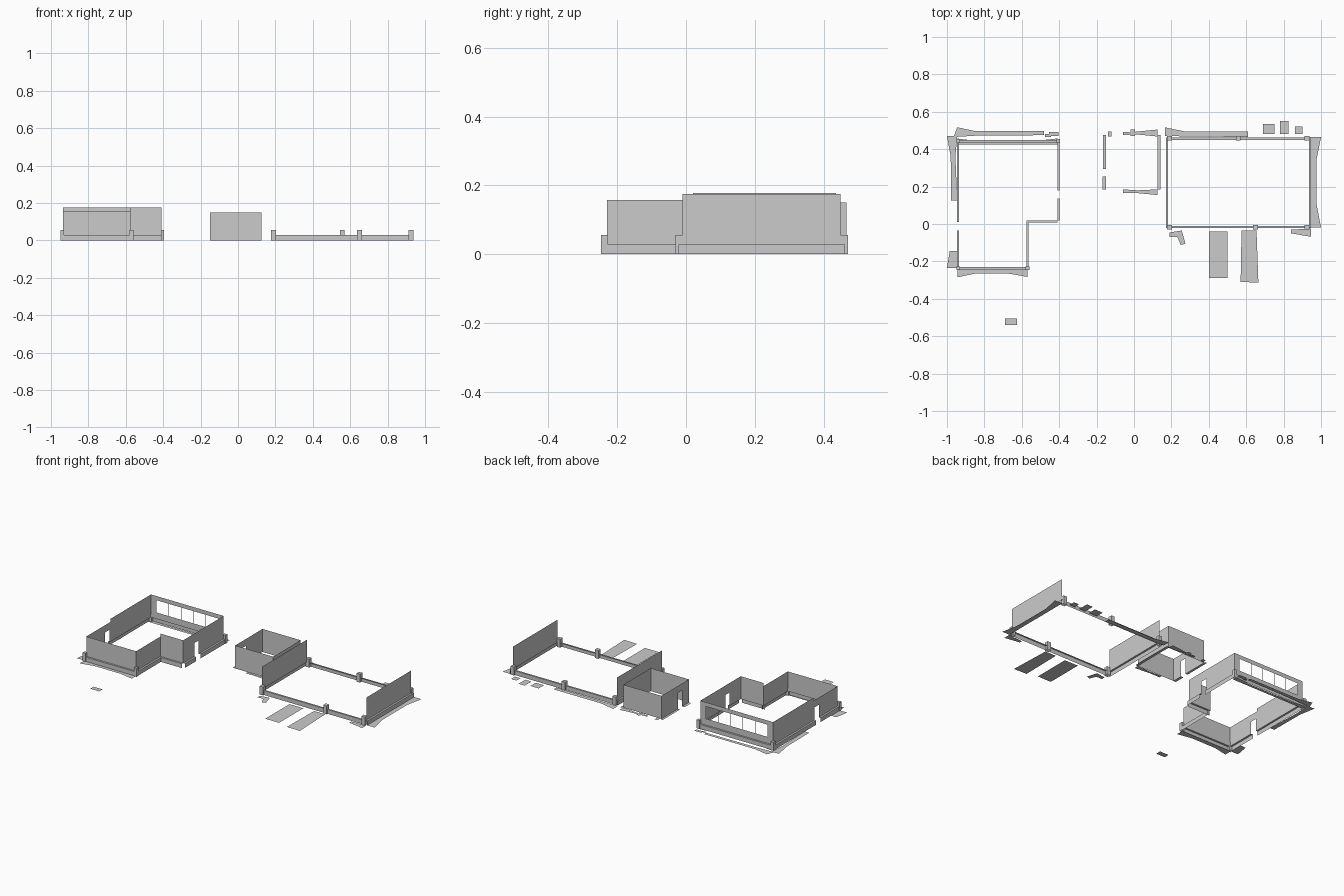
import bpy
from mathutils import Vector

if "Cube" in bpy.data.objects:
    bpy.data.objects.remove(bpy.data.objects["Cube"])


def make(name, verts, faces):
    me = bpy.data.meshes.new(name)
    me.from_pydata(verts, [], faces)
    me.update()
    ob = bpy.data.objects.new(name, me)
    bpy.context.collection.objects.link(ob)
    return ob


def sheets(name, quads):
    verts = [v for q in quads for v in q]
    faces, n = [], 0
    for q in quads:
        faces.append(list(range(n, n + len(q))))
        n += len(q)
    return make(name, verts, faces)


def wall(name, a, b, z0, z1, hole=None):
    """Thin upright sheet from a to b; hole = (start, end, bottom, top) along it."""
    a, b = Vector(a), Vector(b)
    d = (b - a).normalized()
    length = (b - a).length

    def quad(s, e, lo, hi):
        p, q = a + d * s, a + d * e
        return [(p.x, p.y, lo), (q.x, q.y, lo), (q.x, q.y, hi), (p.x, p.y, hi)]

    if not hole:
        quads = [quad(0, length, z0, z1)]
    else:
        s, e, lo, hi = hole
        quads = [quad(0, s, z0, z1), quad(e, length, z0, z1), quad(s, e, hi, z1)]
        if lo > z0:
            quads.append(quad(s, e, z0, lo))
    return sheets(name, quads)


def kerb(name, a, b, side, w=0.012, h=0.028):
    """Plinth along a wall: a ledge and an outer face, offset toward side."""
    o = Vector(side) * w
    a, b = Vector(a), Vector(b)
    p, q = a + o, b + o
    sheets(name, [
        [(a.x, a.y, h), (b.x, b.y, h), (q.x, q.y, h), (p.x, p.y, h)],
        [(p.x, p.y, 0), (q.x, q.y, 0), (q.x, q.y, h), (p.x, p.y, h)]])


def post(name, x, y, s=0.02, z0=0.0, z1=0.055):
    r = s / 2
    c = [(x - r, y - r), (x + r, y - r), (x + r, y + r), (x - r, y + r)]
    make(name, [(*p, z) for z in (z0, z1) for p in c],
         [(0, 1, 5, 4), (1, 2, 6, 5), (2, 3, 7, 6), (3, 0, 4, 7), (4, 5, 6, 7)])


def ground(name, *pts):
    make(name, [(x, y, 0) for x, y in pts], [list(range(len(pts)))])


def slab(name, x0, x1, y0, y1):
    ground(name, (x0, y0), (x1, y0), (x1, y1), (x0, y1))


K, HI, LO = 0.028, 0.177, 0.157

# L-shaped house: walls
L, R, N, B, F, M = -0.935, -0.41, -0.575, 0.437, -0.23, 0.02
wall("house_back_wall", (L, B), (R, B), K, HI, (0.04, 0.485, 0.07, 0.15))
wall("house_left_wall_tall", (L, M), (L, B), K, HI)
wall("house_left_wall_low", (L, F), (L, M), K, LO, (0.195, 0.24, K, 0.11))
wall("house_front_wall", (L, F), (N, F), K, LO)
wall("house_notch_side_wall", (N, F), (N, M), K, LO)
wall("house_notch_front_wall", (N, M), (R, M), K, HI)
wall("house_right_wall", (R, M), (R, B), K, HI, (0.115, 0.16, K, 0.115))
# Window bars
for i in range(1, 5):
    x = L + 0.04 + 0.445 * i / 5
    wall(f"window_bar_{i}", (x - 0.002, B), (x + 0.002, B), 0.07, 0.15)
# House plinth, interrupted at the doors
kerb("house_kerb_left_back", (L, 0.01), (L, B), (-1, 0))
kerb("house_kerb_left_front", (L, F), (L, -0.035), (-1, 0))
kerb("house_kerb_front", (L, F), (N, F), (0, -1))
kerb("house_kerb_notch_side", (N, F), (N, M), (1, 0))
kerb("house_kerb_notch_front", (N, M), (R, M), (0, -1))
kerb("house_kerb_right_front", (R, M), (R, 0.135), (1, 0))
kerb("house_kerb_right_back", (R, 0.18), (R, B), (1, 0))
kerb("house_kerb_back", (L, B), (R, B), (0, 1))
for i, (x, y) in enumerate([(L, F), (L, B), (R, B), (N, F)]):
    post(f"house_corner_post_{i}", x - 0.005 * (1 if x == L else -1),
         y + 0.007 * (1 if y == B else -1))

# Small middle room
x0, x1, y0, y1 = -0.15, 0.125, 0.185, 0.467
wall("room_front_wall", (x0, y0), (x1, y0), 0, 0.15)
wall("room_back_wall", (x0, y1), (x1, y1), 0, 0.15)
wall("room_right_wall", (x1, y0), (x1, y1), 0, 0.15)
wall("room_left_wall", (x0, y0), (x0, y1), 0, 0.15, (0.07, 0.11, 0, 0.105))

# Large open hall: two end walls on a plinth
x0, x1, y0, y1 = 0.182, 0.935, -0.01, 0.45
for n, x in (("left", x0), ("right", x1)):
    wall(f"hall_{n}_wall", (x, y0), (x, y1), K, 0.175)
    kerb(f"hall_kerb_{n}", (x, y0 - .012), (x, y1 + .012),
         (-1 if n == "left" else 1, 0))
kerb("hall_kerb_front", (x0, y0), (x1, y0), (0, -1))
kerb("hall_kerb_back", (x0, y1), (x1, y1), (0, 1))
for i, (x, y) in enumerate([(0.19, y0), (0.65, y0), (0.925, y0),
                            (0.19, y1), (0.557, y1), (0.925, y1)]):
    post(f"hall_post_{i}", x, y + (0.008 if y == y1 else -0.008), 0.025)

# Ground borders around the house
ground("house_border_left", (-1, .47), (-.945, .47), (-.955, .36), (-.945, .125),
       (-.978, .125), (-.98, .36))
ground("house_border_left_front", (-.985, -.145), (-.945, -.145), (-.945, -.235), (-1, -.235))
ground("house_border_back_outer", (-.945, .517), (-.85, .497), (-.48, .497),
       (-.48, .475), (-.85, .472), (-.965, .465))
slab("house_border_back_bit_a", -.475, -.445, .465, .48)
slab("house_border_back_bit_b", -.455, -.405, .47, .492)
ground("house_border_back_inner", (-.945, .457), (-.85, .445), (-.52, .445),
       (-.41, .457), (-.41, .425), (-.945, .425))
ground("house_border_front", (-.945, -.235), (-.57, -.235), (-.57, -.283),
       (-.67, -.265), (-.85, -.265), (-.945, -.285))
slab("front_step", -.69, -.625, -.54, -.505)

# Ground borders around the middle room
slab("room_border_left_back", -.165, -.15, .295, .475)
slab("room_border_left_front", -.168, -.15, .185, .255)
slab("room_border_back_a", -.14, -.12, .467, .495)
slab("room_border_back_b", -.06, -.025, .475, .492)
slab("room_border_back_c", -.02, .005, .47, .505)
ground("room_border_back_d", (.005, .48), (.125, .468), (.125, .505), (.005, .493))
slab("room_border_right", .125, .143, .185, .475)
ground("room_border_front", (-.06, .185), (.02, .18), (.125, .185),
       (.125, .155), (.02, .165), (-.06, .165))

# Ground borders around the hall
ground("hall_border_back", (.165, .517), (.27, .495), (.61, .495), (.61, .465), (.165, .47))
ground("hall_border_right", (.945, .465), (1, .465), (.977, .35), (.977, .1),
       (1, -.02), (.945, -.02))
ground("hall_border_front_left", (.19, -.045), (.255, -.035), (.275, -.105),
       (.25, -.112), (.232, -.07), (.19, -.07))
ground("hall_border_front_right", (.84, -.03), (.945, -.025), (.945, -.068), (.84, -.05))

# Driveways and back paving
slab("driveway_left", .4, .5, -.29, -.04)
ground("driveway_right", (.57, -.31), (.665, -.313), (.655, -.035), (.575, -.035))
for i, (a, b, c) in enumerate([(.69, .75, .535), (.78, .825, .55), (.86, .9, .52)]):
    slab(f"back_paving_{i}", a, b, .48, c)
